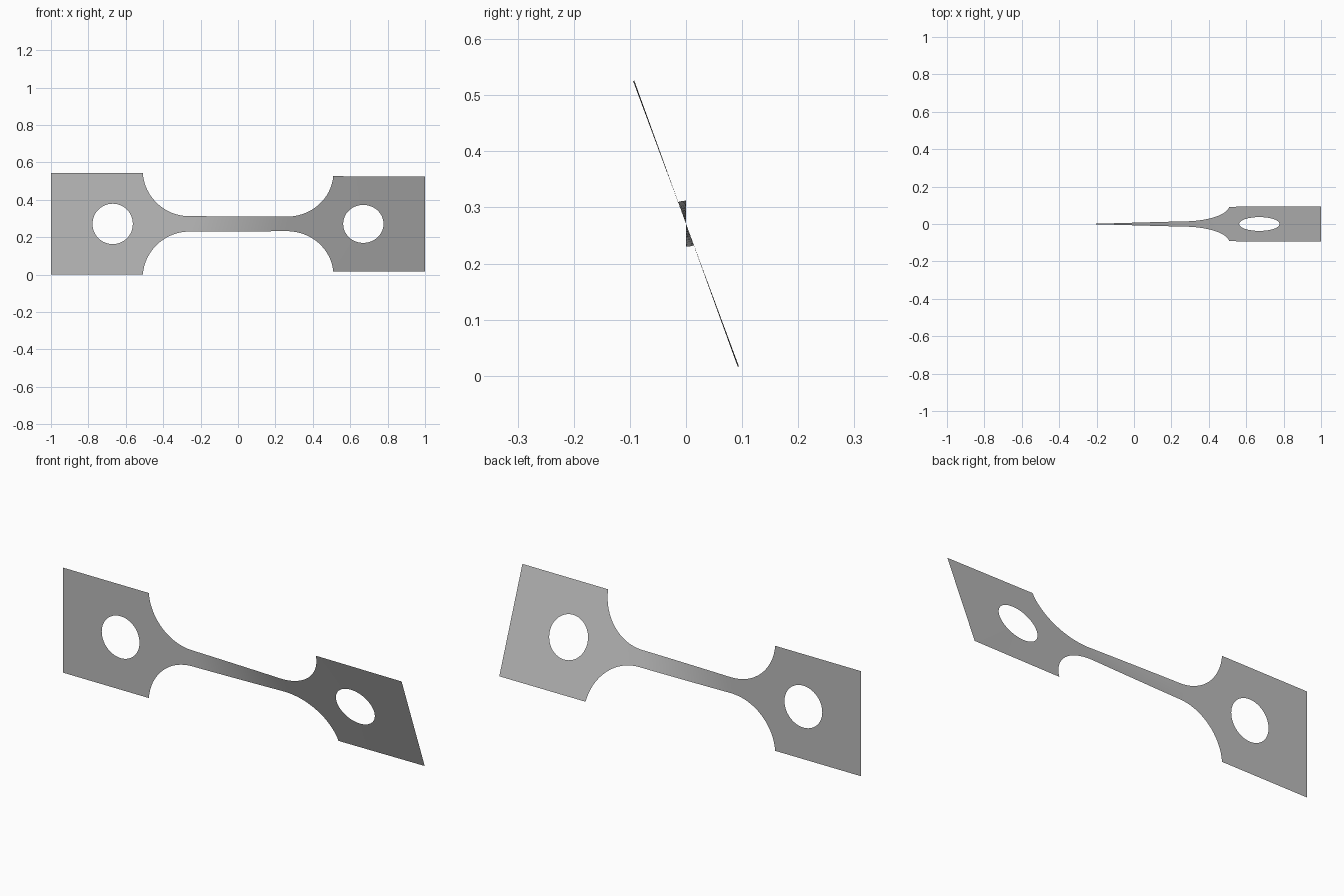
import bpy, bmesh, math

if "Cube" in bpy.data.objects:
    bpy.data.objects.remove(bpy.data.objects["Cube"])

HALF = 0.271                      # half height of the end plates
NECK = 0.041                      # half height of the narrow neck
ARC_X, ARC_R = 0.26, 0.25         # shoulder fillet centre and radius
HOLE_X, HOLE_R = 0.67, 0.108
ROWS = 16
START = math.asin((NECK + ARC_R - HALF) / ARC_R)
EDGE = ARC_X + ARC_R * math.cos(START)

metal = bpy.data.materials.new("grey metal")
metal.use_nodes = True
grey = (0.5, 0.5, 0.5, 1)
metal.diffuse_color = grey
metal.node_tree.nodes["Principled BSDF"].inputs["Base Color"].default_value = grey

bm = bmesh.new()


def vert(x, h):
    return bm.verts.new((x, 0, h))


def strip_faces(a, b):
    """Join two equal rows of vertices with quads."""
    for i in range(len(a) - 1):
        bm.faces.new((a[i], b[i], b[i + 1], a[i + 1]))


# End plates: quads between the round hole and the rectangular outline
def end_plate(side):
    corners = [(EDGE, -HALF), (1, -HALF), (1, HALF), (EDGE, HALF)]
    outer, inner = [], []
    for k in range(4):
        (x0, h0), (x1, h1) = corners[k], corners[(k + 1) % 4]
        for i in range(ROWS):
            t = i / ROWS
            x, h = x0 + (x1 - x0) * t, h0 + (h1 - h0) * t
            a = math.atan2(h, x - HOLE_X)
            outer.append(vert(side * x, h))
            inner.append(vert(side * (HOLE_X + HOLE_R * math.cos(a)),
                              HOLE_R * math.sin(a)))
    strip_faces(outer + outer[:1], inner + inner[:1])


for side in (-1, 1):
    end_plate(side)

# Neck: columns following the shoulder arcs and the straight middle
shoulder = []
for i in range(17):
    a = START + (math.pi / 2 - START) * i / 16
    shoulder.append((-ARC_X - ARC_R * math.cos(a), NECK + ARC_R * (1 - math.sin(a))))
middle = [(-ARC_X + 2 * ARC_X * i / 16, NECK) for i in range(1, 16)]
profile = shoulder + middle + [(-x, h) for x, h in reversed(shoulder)]
columns = [[vert(x, h * (2 * j / ROWS - 1)) for j in range(ROWS + 1)]
           for x, h in profile]
for left, right in zip(columns, columns[1:]):
    strip_faces(left, right)

bmesh.ops.remove_doubles(bm, verts=bm.verts, dist=0.0005)
bmesh.ops.recalc_face_normals(bm, faces=bm.faces)
bm.normal_update()
if sum(f.normal.y for f in bm.faces) > 0:
    bmesh.ops.reverse_faces(bm, faces=bm.faces)

# Twist the sheet about its long axis, mostly along the neck
for v in bm.verts:
    t = min(max((v.co.x + 0.25) / 0.5, 0), 1)
    angle = math.radians(19.6 * t + max(v.co.x - 0.25, 0))
    h = v.co.z
    v.co.y = -h * math.sin(angle)
    v.co.z = HALF + h * math.cos(angle)

mesh = bpy.data.meshes.new("twisted_strip")
bm.to_mesh(mesh)
bm.free()
mesh.materials.append(metal)
strip = bpy.data.objects.new("twisted_strip", mesh)
bpy.context.collection.objects.link(strip)
bpy.context.view_layer.objects.active = strip
strip.select_set(True)
bpy.ops.object.shade_smooth_by_angle()
